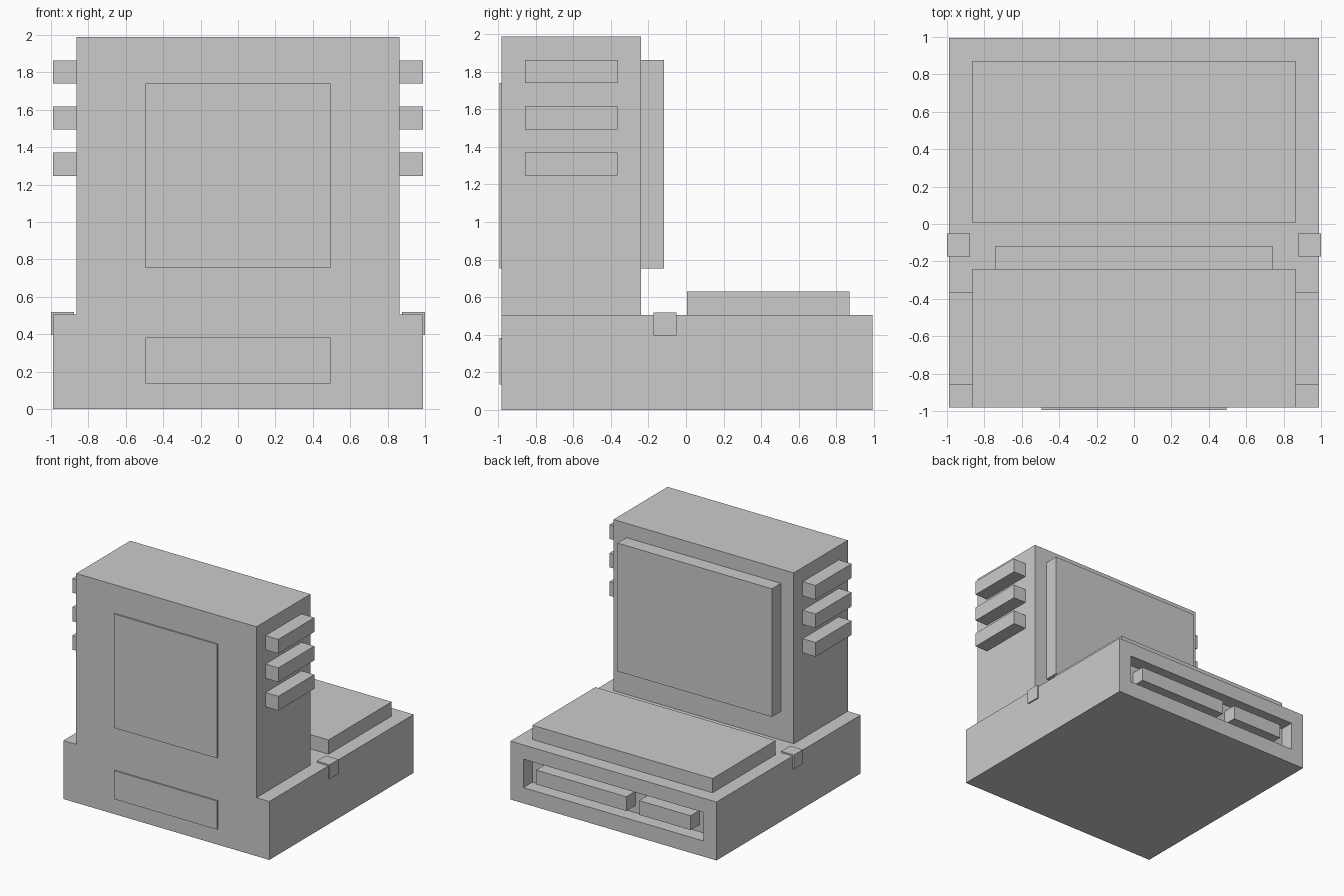
import bpy

if "Cube" in bpy.data.objects:
    bpy.data.objects.remove(bpy.data.objects["Cube"])

V = 0.1235           # one modelling unit: the base is 16 x 16 x 4 of them
Y0, Z0 = -0.982, 0.012   # front face and bottom reference of the base
EPS = 0.1            # thickness of the thin raised details, in units


def box(name, x, y, z):
    """Box from ranges in units: x from the centre, y from the front, z from the bottom."""
    bpy.ops.mesh.primitive_cube_add(size=1)
    ob = bpy.context.object
    ob.name = name
    ob.location = (sum(x) / 2 * V, sum(y) / 2 * V + Y0, sum(z) / 2 * V + Z0)
    ob.scale = [(b - a) * V for a, b in (x, y, z)]
    bpy.ops.object.transform_apply(location=True, rotation=False, scale=True)
    return ob


def mirrored(ob):
    ob.modifiers.new("mirror_x", 'MIRROR')
    return ob


def origin_to_centre(ob):
    # mirrored parts need their origin on the centre plane
    ob.data.transform(ob.matrix_world)
    ob.matrix_world.identity()
    return ob


# base with a port recess cut into the back
base = box("base", (-8, 8), (0, 16), (-EPS, 4))
cutter = box("recess_cutter", (-7, 7), (15, 17), (1, 3))
cut = base.modifiers.new("port_recess", 'BOOLEAN')
cut.operation = 'DIFFERENCE'
cut.solver = 'EXACT'
cut.object = cutter
bpy.context.view_layer.objects.active = base
bpy.ops.object.modifier_apply(modifier=cut.name)
bpy.data.objects.remove(cutter)

# bars inside the recess, flush with the back face
box("long_port_bar", (-1, 6), (15, 16), (1.5, 2.5))
box("short_port_bar", (-6, -2), (15, 16), (1.5, 2.5))

# upright tower, screen and keyboard
box("tower", (-7, 7), (0, 6), (4, 16))
box("screen", (-6, 6), (6, 7), (6, 15))
box("keyboard", (-7, 7), (8, 15), (4, 5))

# thin panels on the front
box("upper_front_panel", (-4, 4), (-EPS, 0), (6, 14))
box("lower_front_panel", (-4, 4), (-EPS, 0), (1, 3))

# side fins, three on each side
for i in range(3):
    z = 10 + 2 * i
    mirrored(origin_to_centre(box(f"side_fin_{i + 1}", (7, 8), (1, 5), (z, z + 1))))

# small clips wrapping the upper side edges of the base
mirrored(origin_to_centre(box("edge_clip", (7.1, 8.1), (6.55, 7.55), (3.1, 4.1))))
